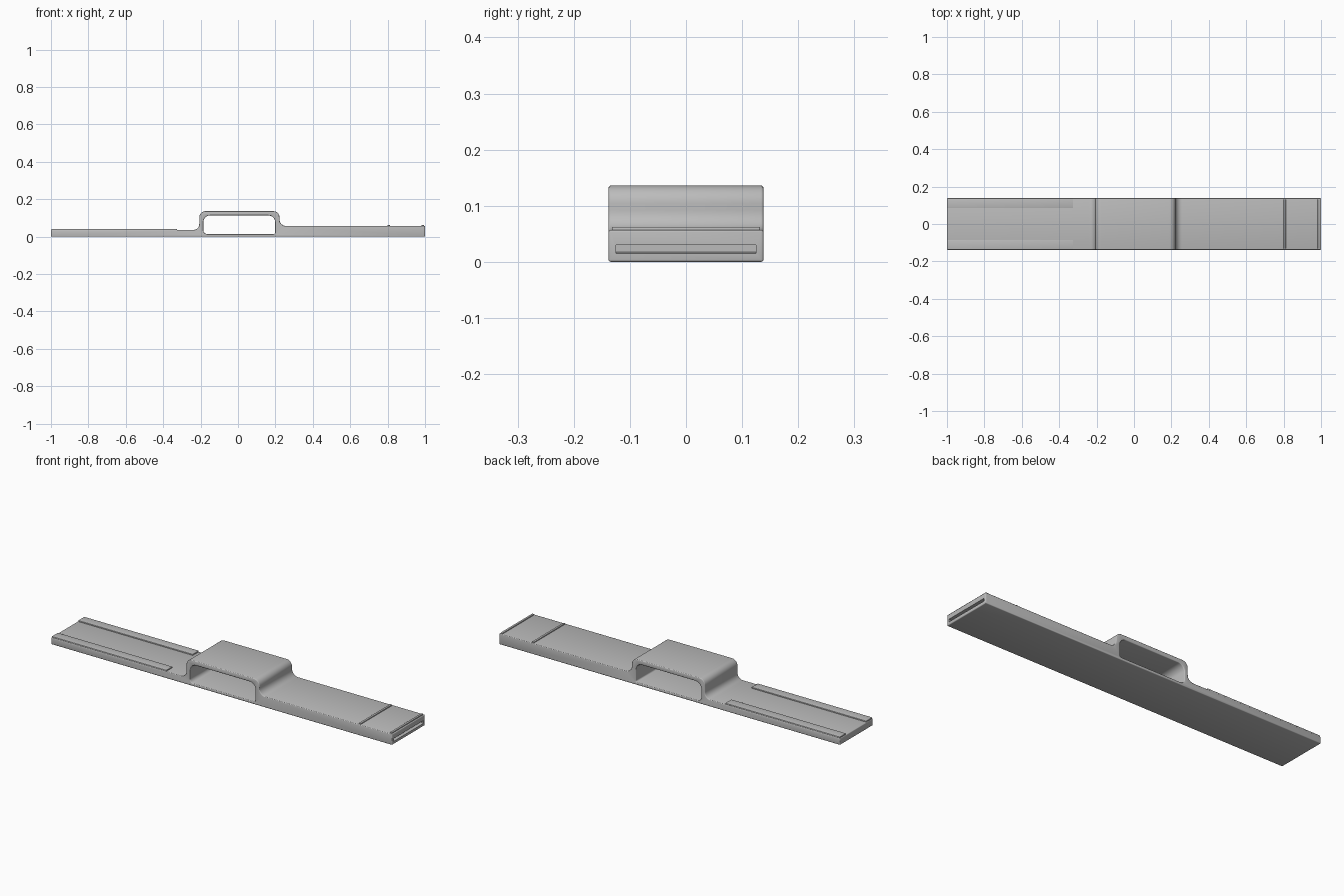
import bpy
import bmesh
from math import pi, radians
from mathutils import Vector

if "Cube" in bpy.data.objects:
    bpy.data.objects.remove(bpy.data.objects["Cube"], do_unlink=True)

HALF = 0.138  # half of the depth along y

grey = bpy.data.materials.new("plain grey")
grey.use_nodes = True
grey.diffuse_color = (0.5, 0.5, 0.5, 1)
grey.node_tree.nodes["Principled BSDF"].inputs["Base Color"].default_value = grey.diffuse_color


def rounded(corners, steps=8):
    """Replace each (x, z, radius) corner with a fillet arc."""
    points = []
    for i, (x, z, r) in enumerate(corners):
        here = Vector((x, z))
        if r == 0:
            points.append(here)
            continue
        before = (Vector(corners[i - 1][:2]) - here).normalized()
        after = (Vector(corners[(i + 1) % len(corners)][:2]) - here).normalized()
        centre = here + (before + after) * r
        for k in range(steps + 1):
            a = k / steps * pi / 2
            d = Vector((a, 0))
            from math import cos, sin
            points.append(centre - after * r * cos(a) - before * r * sin(a))
    return points


def extrude(name, points, y0, y1):
    """Solid made by sweeping an x-z outline along y."""
    bm = bmesh.new()
    face = bm.faces.new([bm.verts.new((x, y0, z)) for x, z in points])
    moved = bmesh.ops.extrude_face_region(bm, geom=[face])["geom"]
    verts = [v for v in moved if isinstance(v, bmesh.types.BMVert)]
    bmesh.ops.translate(bm, verts=verts, vec=(0, y1 - y0, 0))
    bmesh.ops.recalc_face_normals(bm, faces=bm.faces)
    mesh = bpy.data.meshes.new(name)
    bm.to_mesh(mesh)
    bm.free()
    obj = bpy.data.objects.new(name, mesh)
    bpy.context.collection.objects.link(obj)
    mesh.materials.append(grey)
    return obj


def activate(obj):
    bpy.ops.object.select_all(action="DESELECT")
    obj.select_set(True)
    bpy.context.view_layer.objects.active = obj


def cut(obj, cutter):
    mod = obj.modifiers.new("cut", "BOOLEAN")
    mod.object = cutter
    mod.solver = "EXACT"
    activate(obj)
    bpy.ops.object.modifier_apply(modifier=mod.name)
    bpy.data.objects.remove(cutter, do_unlink=True)


def soften(obj, width):
    mod = obj.modifiers.new("soft edges", "BEVEL")
    mod.width = width
    mod.segments = 3
    mod.limit_method = "ANGLE"
    mod.angle_limit = radians(50)
    mod.use_clamp_overlap = False
    activate(obj)
    bpy.ops.object.modifier_apply(modifier=mod.name)
    bpy.ops.object.shade_smooth_by_angle(angle=radians(35))


def box(name, x0, x1, y0, y1, z0, z1):
    return extrude(name, [(x0, z0), (x1, z0), (x1, z1), (x0, z1)], y0, y1)


# Body: thin slab, raised handle, thick slab
body = extrude("body", rounded([
    (-1, 0, 0), (1, 0, 0), (1, 0.057, 0), (0.222, 0.057, 0.035),
    (0.222, 0.136, 0.032), (-0.207, 0.136, 0.032),
    (-0.207, 0.036, 0.032), (-1, 0.036, 0)]), -HALF, HALF)

# Opening under the handle
cut(body, extrude("opening_cutter", rounded([
    (-0.185, 0.014, 0.02), (0.198, 0.014, 0.008),
    (0.198, 0.113, 0.035), (-0.185, 0.113, 0.035)]), -0.3, 0.3))
soften(body, 0.004)

# Slot in the end of the thick slab
cut(body, extrude("slot_cutter", [
    (1.02, 0.013), (1.02, 0.03), (0.975, 0.03), (0.975, 0.018)], -0.125, 0.125))

# Raised rails along both edges of the thin slab
for side, label in ((-1, "right"), (1, "left")):
    ys = sorted((side * 0.085, side * 0.1365))
    rail = box(label + "_rail", -0.997, -0.325, *ys, 0.03, 0.042)
    soften(rail, 0.002)

# Raised ridges across the thick slab
for name, x in (("inner_ridge", 0.8), ("end_ridge", 0.982)):
    ridge = box(name, x, x + 0.012, -0.132, 0.132, 0.05, 0.062)
    soften(ridge, 0.002)
